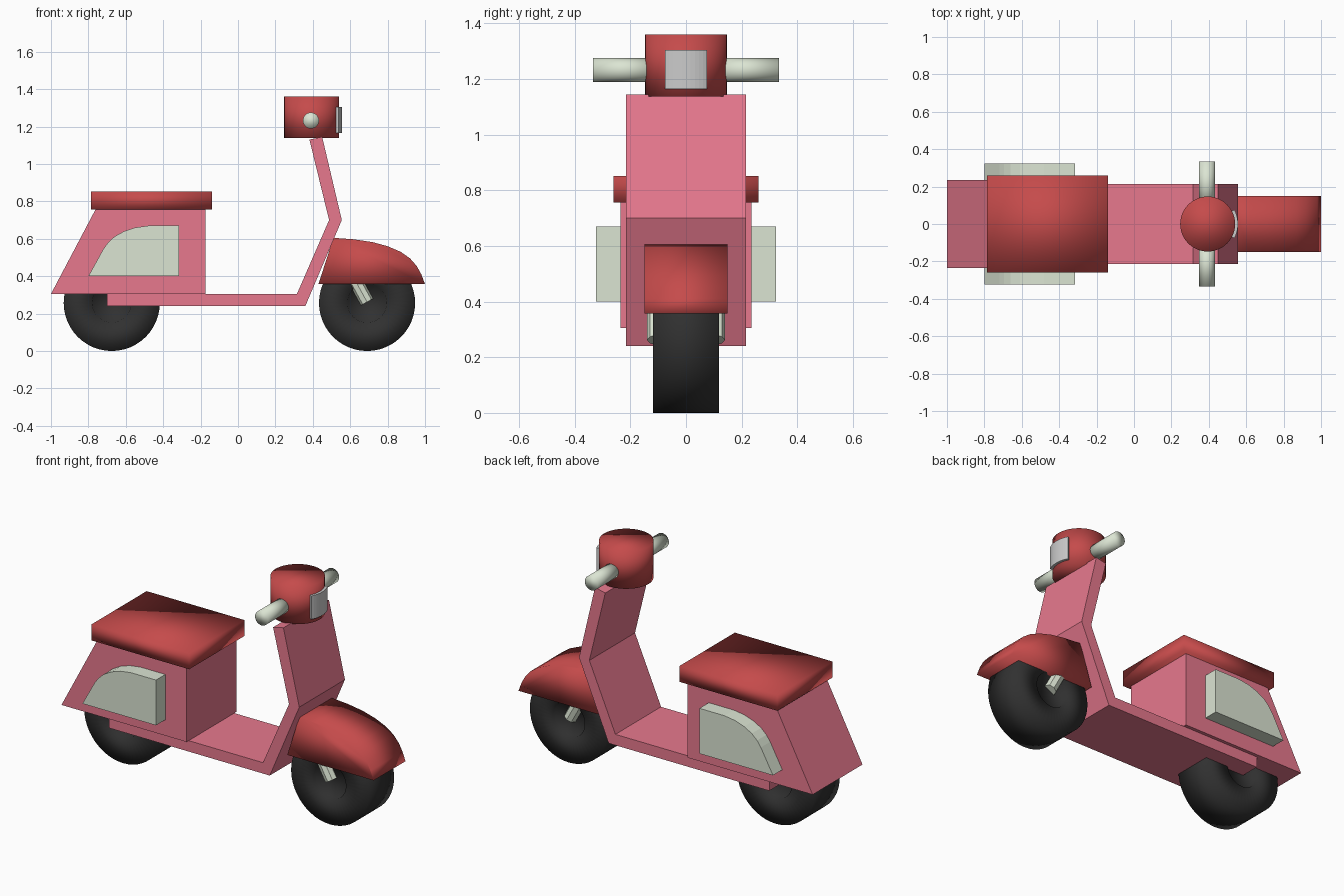
import bpy, bmesh, math
from mathutils import Vector

if "Cube" in bpy.data.objects:
    bpy.data.objects.remove(bpy.data.objects["Cube"])


def material(name, rgb):
    m = bpy.data.materials.new(name)
    m.diffuse_color = (*rgb, 1)
    m.use_nodes = True
    m.node_tree.nodes["Principled BSDF"].inputs["Base Color"].default_value = m.diffuse_color
    return m


PINK = material("pink_paint", (0.80, 0.19, 0.27))
RED = material("red_trim", (0.56, 0.07, 0.07))
MINT = material("pale_green", (0.71, 0.78, 0.65))
RUBBER = material("rubber", (0.03, 0.03, 0.03))


def finish(name, bm, mat=None, smooth=False):
    bmesh.ops.recalc_face_normals(bm, faces=bm.faces)
    for f in bm.faces:
        f.smooth = smooth
    me = bpy.data.meshes.new(name)
    bm.to_mesh(me)
    bm.free()
    if mat:
        me.materials.append(mat)
    ob = bpy.data.objects.new(name, me)
    bpy.context.collection.objects.link(ob)
    return ob


def extrude(name, points, depth, offset, mat=None, smooth=False):
    """Closed 2D profile extruded by depth; offset maps (u, v) into 3D."""
    bm = bmesh.new()
    face = bm.faces.new([bm.verts.new(offset(u, v)) for u, v in points])
    new = bmesh.ops.extrude_face_region(bm, geom=[face])["geom"]
    bmesh.ops.translate(bm, vec=depth, verts=[g for g in new if isinstance(g, bmesh.types.BMVert)])
    return finish(name, bm, mat, smooth)


def side_profile(name, points, y0, y1, mat, smooth=False):
    return extrude(name, points, (0, y1 - y0, 0), lambda x, z: (x, y0, z), mat, smooth)


def rod(name, a, b, radius, mat, sides=32, smooth=True):
    a, b = Vector(a), Vector(b)
    bm = bmesh.new()
    bmesh.ops.create_cone(bm, cap_ends=True, segments=sides, radius1=radius,
                          radius2=radius, depth=(b - a).length)
    ob = finish(name, bm, mat, smooth)
    ob.location = (a + b) / 2
    ob.rotation_euler = (b - a).to_track_quat("Z", "Y").to_euler()
    return ob


# Floorboard bending up into the leg shield
side_profile("floorboard_and_leg_shield",
             [(-0.70, 0.24), (0.36, 0.24), (0.555, 0.70), (0.45, 1.145),
              (0.382, 1.13), (0.487, 0.70), (0.315, 0.305), (-0.70, 0.305)],
             -0.215, 0.215, PINK)

# Rear body
side_profile("rear_body", [(-1.0, 0.305), (-0.175, 0.305), (-0.175, 0.76), (-0.76, 0.76)],
             -0.235, 0.235, PINK)

# Seat
side_profile("seat", [(-0.785, 0.757), (-0.14, 0.757), (-0.14, 0.852), (-0.785, 0.852)],
             -0.26, 0.26, RED, True)

# Side panels and fork legs, one per side
panel = [(-0.80, 0.40), (-0.315, 0.40), (-0.315, 0.67), (-0.48, 0.67), (-0.55, 0.66),
         (-0.61, 0.64), (-0.66, 0.612), (-0.695, 0.58), (-0.72, 0.545)]
for side, s in (("right", -1), ("left", 1)):
    side_profile(side + "_side_panel", panel, s * 0.22, s * 0.323, MINT)
    rod(side + "_fork_leg", (0.69, s * 0.103, 0.262), (0.565, s * 0.103, 0.49), 0.037, MINT, 8, False)
    rod(side + "_handlebar", (0.39, s * 0.10, 1.232), (0.39, s * 0.335, 1.232), 0.043, MINT)

# Wheels with slightly recessed hubs
for name, x in (("rear_wheel", -0.675), ("front_wheel", 0.69)):
    wheel = rod(name, (x, -0.118, 0.257), (x, 0.118, 0.257), 0.257, RUBBER, 48)
    bm = bmesh.new()
    bm.from_mesh(wheel.data)
    caps = [f for f in bm.faces if len(f.verts) > 4]
    bmesh.ops.inset_individual(bm, faces=caps, thickness=0.152, use_even_offset=True)
    bmesh.ops.inset_individual(bm, faces=caps, thickness=0.004, depth=-0.02, use_even_offset=True)
    bm.to_mesh(wheel.data)
    bm.free()

# Front fender
side_profile("front_fender",
             [(0.43, 0.357), (1.0, 0.357), (0.98, 0.41), (0.955, 0.455), (0.92, 0.495),
              (0.87, 0.53), (0.80, 0.56), (0.72, 0.582), (0.62, 0.597), (0.51, 0.605)],
             -0.15, 0.15, RED, True)

# Handlebar housing
rod("handlebar_housing", (0.394, 0, 1.138), (0.394, 0, 1.36), 0.147, RED, 48)

# Curved headlight wrapped on the housing
angles = [math.radians(-28 + 56 * i / 10) for i in range(11)]
arc = [(0.394 + 0.162 * math.cos(a), 0.162 * math.sin(a)) for a in angles]
arc += [(0.394 + 0.135 * math.cos(a), 0.135 * math.sin(a)) for a in reversed(angles)]
extrude("headlight", arc, (0, 0, 0.14), lambda x, y: (x, y, 1.165))
